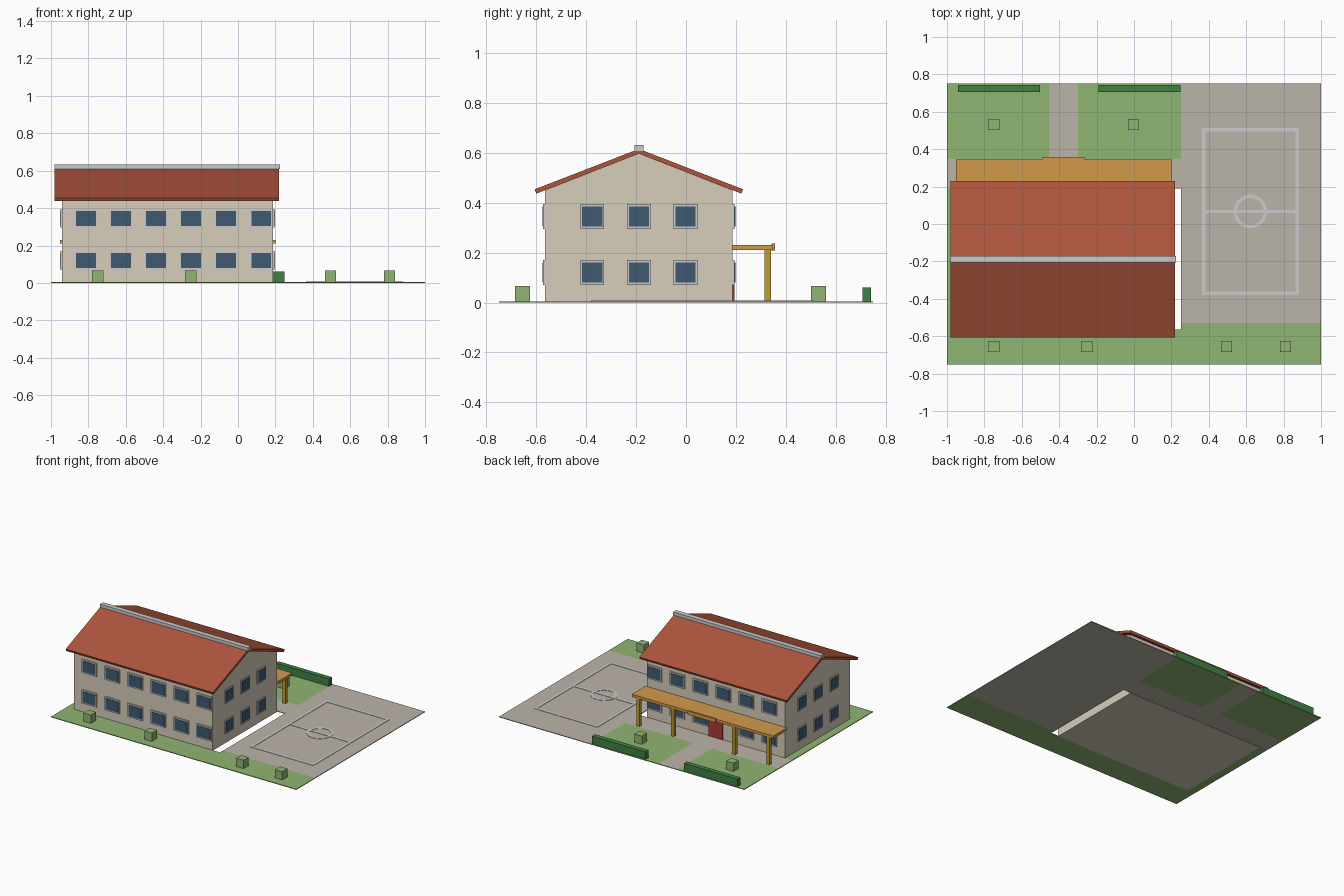
import bpy, bmesh, math

if "Cube" in bpy.data.objects:
    bpy.data.objects.remove(bpy.data.objects["Cube"])

def mat(name, r, g, b):
    m = bpy.data.materials.new(name)
    m.diffuse_color = (r, g, b, 1)
    m.use_nodes = True
    m.node_tree.nodes["Principled BSDF"].inputs["Base Color"].default_value = m.diffuse_color
    return m

CREAM = mat("cream_plaster", .68, .61, .50)
RED = mat("roof_tile", .42, .09, .045)
WHITE = mat("white_trim", .72, .72, .70)
GLASS = mat("window_glass", .05, .10, .16)
WOOD = mat("orange_wood", .65, .32, .07)
POST = mat("post_wood", .55, .34, .03)
GRASS = mat("grass", .28, .46, .17)
HEDGE = mat("hedge_green", .05, .22, .06)
PAVE = mat("paving", .50, .46, .40)
DOOR = mat("door_red", .40, .04, .04)

def finish(name, bm, material):
    bmesh.ops.recalc_face_normals(bm, faces=bm.faces)
    me = bpy.data.meshes.new(name)
    bm.to_mesh(me)
    bm.free()
    me.materials.append(material)
    ob = bpy.data.objects.new(name, me)
    bpy.context.collection.objects.link(ob)
    return ob

def box(name, x0, x1, y0, y1, z0, z1, material):
    bm = bmesh.new()
    bmesh.ops.create_cube(bm, size=1)
    for v in bm.verts:
        v.co = (x0 + (v.co.x + .5) * (x1 - x0),
                y0 + (v.co.y + .5) * (y1 - y0),
                z0 + (v.co.z + .5) * (z1 - z0))
    return finish(name, bm, material)

def extrude_x(name, profile, x0, x1, material):
    bm = bmesh.new()
    f = bm.faces.new([bm.verts.new((x0, y, z)) for y, z in profile])
    r = bmesh.ops.extrude_face_region(bm, geom=[f])
    new = [v for v in r["geom"] if isinstance(v, bmesh.types.BMVert)]
    bmesh.ops.translate(bm, verts=new, vec=(x1 - x0, 0, 0))
    return finish(name, bm, material)

# Building extents
X0, X1, Y0, Y1 = -.94, .187, -.565, .187
CX, CY = (X0 + X1) / 2, (Y0 + Y1) / 2
G = .005

# Gabled walls
extrude_x("walls", [(Y0, 0), (Y1, 0), (Y1, .45), (CY, .597), (Y0, .45)], X0, X1, CREAM)

# Roof slopes and ridge cap
for side, s in (("front", -1), ("back", 1)):
    extrude_x("roof_" + side, [(CY, .616), (CY + s * .418, .454),
                               (CY + s * .411, .437), (CY, .597)], -.98, .22, RED)
box("ridge_cap", -.98, .225, CY - .018, CY + .018, .608, .632, WHITE)

# Windows: frame plus slightly prouder glass
def window(axis, wall, sign, c, z):
    for part, w, h, d, m in (("frame", .12, .10, .008, WHITE), ("glass", .105, .08, .011, GLASS)):
        if axis == "x":
            w -= .024
        a, b = sorted((wall - sign * .004, wall + sign * d))
        lo, hi = c - w / 2, c + w / 2
        ext = (a, b, lo, hi) if axis == "x" else (lo, hi, a, b)
        box("window_" + part, *ext, z - h / 2, z + h / 2, m)

for z in (.12, .345):
    for i in range(6):
        x = -.813 + .1873 * i
        window("y", Y0, -1, x, z)
        if z > .2 or i != 2:
            window("y", Y1, 1, x, z)
    for i in (-1, 0, 1):
        window("x", X0, -1, CY + i * .187, z)
        window("x", X1, 1, CY + i * .187, z)

# Entrance door and canopy
box("door", CX - .056, CX + .056, Y1 - .004, Y1 + .008, 0, .15, DOOR)
box("canopy", -.953, .2, Y1 - .002, .346, .21, .23, WOOD)
box("canopy_fascia", CX - .113, CX + .113, .343, .357, .208, .236, WOOD)
for dx in (-.53, -.25, .25, .53):
    box("canopy_post", CX + dx - .0125, CX + dx + .0125, .315, .34, 0, .21, POST)

# Ground slabs, leaving a gap beside the right wall
box("front_lawn", -1, .25, -.75, Y0, 0, G, GRASS)
box("front_lawn_right", .25, 1, -.75, -.53, 0, G, GRASS)
box("side_lawn", -1, X0, Y0, .19, 0, G, GRASS)
box("back_lawn_left", -1, -.455, .348, .75, 0, G, GRASS)
box("back_lawn_right", -.3, .25, .348, .75, 0, G, GRASS)
box("terrace", -1, .25, .19, .348, 0, G, PAVE)
box("entrance_path", -.455, -.3, .348, .75, 0, G, PAVE)
box("court", .25, 1, -.53, .75, 0, G, PAVE)

# Court markings
L, T = .018, .0075
for x in (.364, .863):
    box("court_side_line", x, x + L, -.38, .512, G, T, WHITE)
for y in (-.38, .058, .494):
    box("court_cross_line", .364, .881, y, y + L, G, T, WHITE)
bm = bmesh.new()
N = 32
ring = [[bm.verts.new((.622 + r * math.cos(2 * math.pi * i / N),
                       .067 + r * math.sin(2 * math.pi * i / N), z)) for i in range(N)]
        for r, z in ((.072, G), (.09, G), (.09, T), (.072, T))]
for k in range(4):
    a, b = ring[k], ring[(k + 1) % 4]
    for i in range(N):
        j = (i + 1) % N
        bm.faces.new((a[i], a[j], b[j], b[i]))
finish("court_circle", bm, WHITE)

# Cube shrubs and hedges
for x, y in ((-.75, -.655), (-.253, -.655), (.495, -.655), (.81, -.655), (-.75, .532), (-.003, .532)):
    box("shrub", x - .03, x + .03, y - .03, y + .03, G, .066, GRASS)
for x0, x1 in ((-.94, -.503), (-.19, .248)):
    box("hedge", x0, x1, .707, .742, G, .06, HEDGE)
